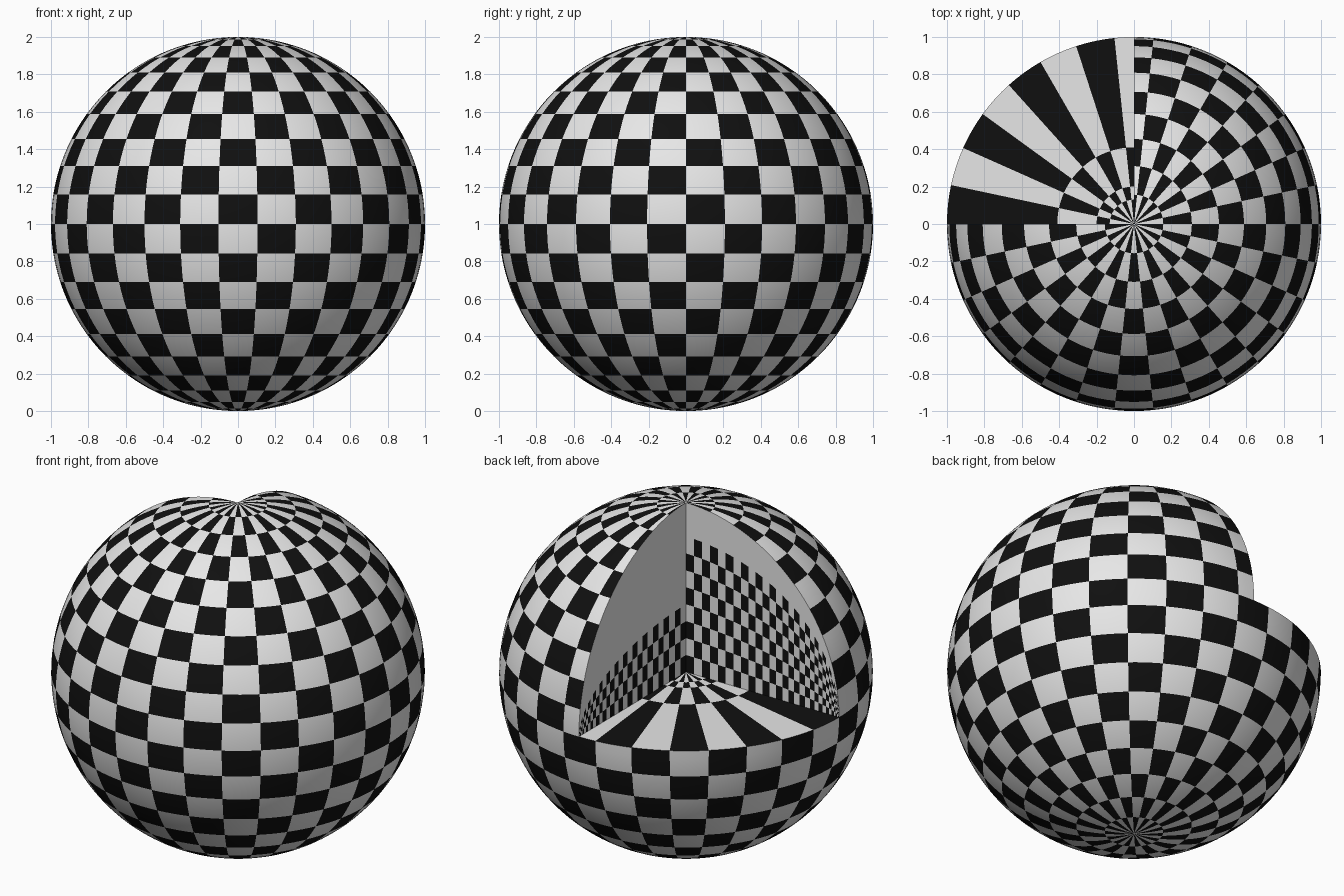
import bpy, bmesh
from math import sin, cos, radians, sqrt
from mathutils import Vector

if "Cube" in bpy.data.objects:
    bpy.data.objects.remove(bpy.data.objects["Cube"])

CENTRE = Vector((0, 0, 1))
STEP = 3           # degrees per facet
CELL_LON, CELL_LAT = 12, 9


def material(name, v):
    m = bpy.data.materials.new(name)
    m.diffuse_color = (v, v, v, 1)
    m.use_nodes = True
    m.node_tree.nodes["Principled BSDF"].inputs["Base Color"].default_value = m.diffuse_color
    return m


MATS = [material("white", 0.8), material("black", 0.005)]


def grid_object(name, nu, nv, point, dark, outward, keep=lambda u, v: True, smooth=False):
    """Quad grid from point(u, v); dark(u, v) picks the colour; outward(c) is the facing."""
    bm = bmesh.new()
    cache = {}

    def vert(u, v):
        p = CENTRE + Vector(point(u, v))
        key = tuple(round(c, 5) for c in p)
        if key not in cache:
            cache[key] = bm.verts.new(p)
        return cache[key]

    for u in range(nu):
        for v in range(nv):
            if not keep(u, v):
                continue
            corners = [vert(u, v), vert(u + 1, v), vert(u + 1, v + 1), vert(u, v + 1)]
            corners = list(dict.fromkeys(corners))
            if len(corners) < 3:
                continue
            f = bm.faces.new(corners)
            f.normal_update()
            if f.normal.dot(outward(f.calc_center_median() - CENTRE)) < 0:
                f.normal_flip()
            f.material_index = int(dark(u, v))
            f.smooth = smooth
    me = bpy.data.meshes.new(name)
    bm.to_mesh(me)
    bm.free()
    for m in MATS:
        me.materials.append(m)
    ob = bpy.data.objects.new(name, me)
    bpy.context.collection.objects.link(ob)
    return ob


# Checkered ball with the back-left upper eighth missing
def ball_point(u, v):
    lon, lat = radians(u * STEP), radians(v * STEP - 90)
    return cos(lat) * cos(lon), cos(lat) * sin(lon), sin(lat)


def ball_dark(u, v):
    col = u * STEP // CELL_LON
    row = (v * STEP - 90) // CELL_LAT
    return (col + row) % 2 == 0


def ball_keep(u, v):
    return not (90 <= u * STEP < 180 and v * STEP >= 90)


grid_object("checkered_ball", 360 // STEP, 180 // STEP, ball_point, ball_dark,
            lambda c: c, ball_keep, smooth=True)

# Floor of the notch: radial stripes that swap at each ring
RINGS = [1.0, 0.41, 0.2, 0.13, 0.0]


def floor_point(u, v):
    a = radians(90 + u * STEP)
    return RINGS[v] * cos(a), RINGS[v] * sin(a), 0


grid_object("notch_floor", 90 // STEP, len(RINGS) - 1, floor_point,
            lambda u, v: ((90 + u * STEP) // CELL_LON + v) % 2 == 0,
            lambda c: Vector((0, 0, 1)))

# Walls of the notch: narrow upright stripes stepped in rows
ROWS = 10


def wall_coords(u, v):
    s = sin(radians(u * STEP))
    return s, v / ROWS * sqrt(max(0, 1 - s * s))


def side_wall(u, v):
    s, t = wall_coords(u, v)
    return 0, s, t


def back_wall(u, v):
    s, t = wall_coords(u, v)
    return -s, 0, t


grid_object("notch_wall_side", 90 // STEP, ROWS, side_wall,
            lambda u, v: v < 4 and (u + v) % 2 == 0, lambda c: Vector((-1, 0, 0)))
grid_object("notch_wall_back", 90 // STEP, ROWS, back_wall,
            lambda u, v: v < 8 and (u + v) % 2 == 0, lambda c: Vector((0, 1, 0)))
